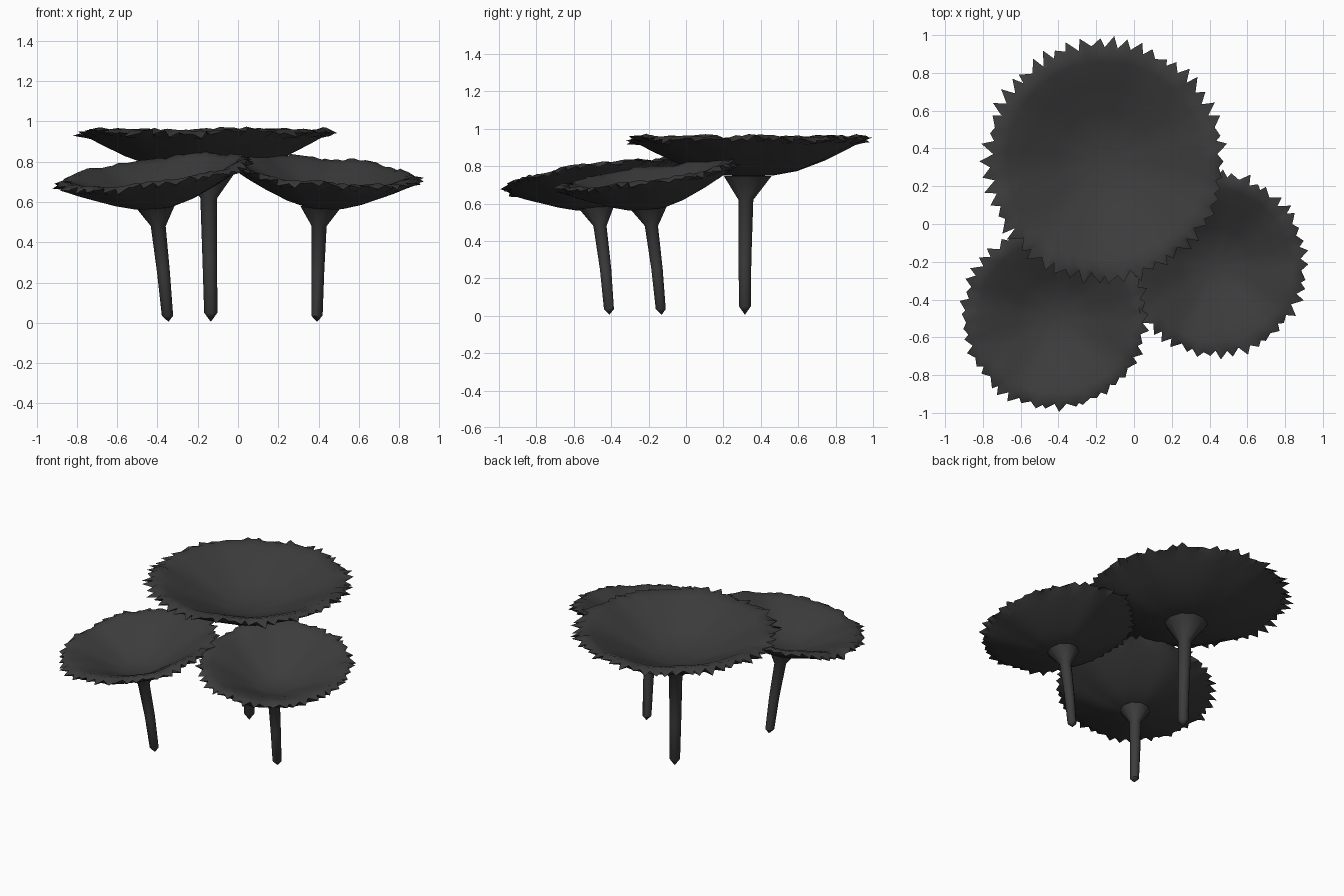
import bpy, bmesh, math, random

if "Cube" in bpy.data.objects:
    bpy.data.objects.remove(bpy.data.objects["Cube"])

random.seed(4)
mat = bpy.data.materials.new("dark_grey")
mat.diffuse_color = (0.045, 0.045, 0.045, 1)
mat.use_nodes = True
mat.node_tree.nodes["Principled BSDF"].inputs["Base Color"].default_value = mat.diffuse_color


def finish(bm, name, angle):
    bmesh.ops.recalc_face_normals(bm, faces=bm.faces)
    me = bpy.data.meshes.new(name)
    bm.to_mesh(me)
    bm.free()
    ob = bpy.data.objects.new(name, me)
    bpy.context.collection.objects.link(ob)
    me.materials.append(mat)
    bpy.ops.object.select_all(action='DESELECT')
    ob.select_set(True)
    bpy.context.view_layer.objects.active = ob
    bpy.ops.object.shade_smooth_by_angle(angle=math.radians(angle))
    return ob


def bridge(bm, a, b):
    n = len(a)
    for i in range(n):
        j = (i + 1) % n
        bm.faces.new((a[i], a[j], b[j], b[i]))


def fan(bm, ring, co):
    c = bm.verts.new(co)
    for i in range(len(ring)):
        bm.faces.new((ring[i - 1], ring[i], c))


def stem(name, tip, rings, tilt, sides=10):
    """Pointed stalk; rings are (x, y, z, radius), the last one leans with the cap."""
    bm = bmesh.new()
    prev = None
    for k, (x, y, z, r) in enumerate(rings):
        t = tilt if k == len(rings) - 1 else (0, 0)
        ring = []
        for i in range(sides):
            a = 2 * math.pi * i / sides
            dx, dy = r * math.cos(a), r * math.sin(a)
            ring.append(bm.verts.new((x + dx, y + dy, z + t[0] * dx + t[1] * dy)))
        if prev:
            bridge(bm, prev, ring)
        else:
            fan(bm, ring, tip)
        prev = ring
    bm.faces.new(prev)
    finish(bm, name, 40)


def cap(name, cx, cy, rx, ry, profile, rim_z, tilt, spikes):
    """Dished cap with a ragged, drooping edge.
    profile is (radius fraction, underside z, thickness)."""
    bm = bmesh.new()
    n = spikes * 2
    # edge: alternating tips and notches with random length, skew and height
    edge, wave = [], []
    p1, p2 = random.uniform(0, 6), random.uniform(0, 6)
    for i in range(n):
        a = 2 * math.pi * i / n
        wave.append(0.005 * math.sin(5 * a + p1) + 0.006 * math.sin(9 * a + p2))
        if i % 2:
            edge.append((a, random.uniform(0.91, 0.94), random.uniform(-0.005, 0.015)))
        else:
            edge.append((a + random.uniform(-0.035, 0.035), random.uniform(0.96, 1.025),
                         random.uniform(-0.02, 0.012)))

    def point(a, f, z):
        dx, dy = f * rx * math.cos(a), f * ry * math.sin(a)
        k = min(1, 0.4 + 0.7 * f)      # the bowl leans less than its edge
        return bm.verts.new((cx + dx, cy + dy, z + k * (tilt[0] * dx + tilt[1] * dy)))

    rim = [point(a, f, rim_z + dz + w) for (a, f, dz), w in zip(edge, wave)]
    for top in (0, 1):
        prev = None
        for f, z, t in profile:
            z += top * t
            # the upper edge is crinkled by the leaf tips
            ring = [point(2 * math.pi * i / n, f, z + wave[i] * f * f
                          + (random.uniform(-0.006, 0.006) if top and f > 0.85 else 0))
                    for i in range(n)]
            if prev:
                bridge(bm, prev, ring)
            else:
                fan(bm, ring, (cx, cy, z - 0.004))
            prev = ring
        bridge(bm, prev, rim)
    finish(bm, name, 60)


# tall back mushroom
stem("back_stem", (-0.135, 0.315, 0.005),
     [(-0.135, 0.315, 0.05, 0.033), (-0.14, 0.315, 0.3, 0.036),
      (-0.145, 0.32, 0.62, 0.042), (-0.148, 0.33, 0.748, 0.135)], (0, 0))
cap("back_cap", -0.155, 0.335, 0.648, 0.655,
    [(0.2, 0.75, 0.028), (0.4, 0.774, 0.052), (0.63, 0.832, 0.062),
     (0.8, 0.888, 0.056), (0.89, 0.92, 0.04)],
    0.944, (0, 0), 54)

small = [(0.2, 0.572, 0.022), (0.4, 0.602, 0.042), (0.64, 0.655, 0.052),
         (0.8, 0.695, 0.05), (0.89, 0.72, 0.038)]

# front left mushroom, leaning outwards
stem("left_stem", (-0.345, -0.41, 0.005),
     [(-0.35, -0.412, 0.035, 0.028), (-0.37, -0.43, 0.25, 0.032),
      (-0.396, -0.46, 0.48, 0.037), (-0.41, -0.478, 0.575, 0.095)], (0.06, 0.07))
cap("left_cap", -0.42, -0.49, 0.505, 0.505, small, 0.742, (0.13, 0.13), 46)

# right mushroom
stem("right_stem", (0.392, -0.13, 0.005),
     [(0.392, -0.135, 0.035, 0.028), (0.396, -0.155, 0.25, 0.032),
      (0.403, -0.185, 0.48, 0.037), (0.41, -0.2, 0.575, 0.1)], (-0.04, 0.07))
cap("right_cap", 0.432, -0.215, 0.492, 0.5, small, 0.746, (-0.08, 0.14), 46)
